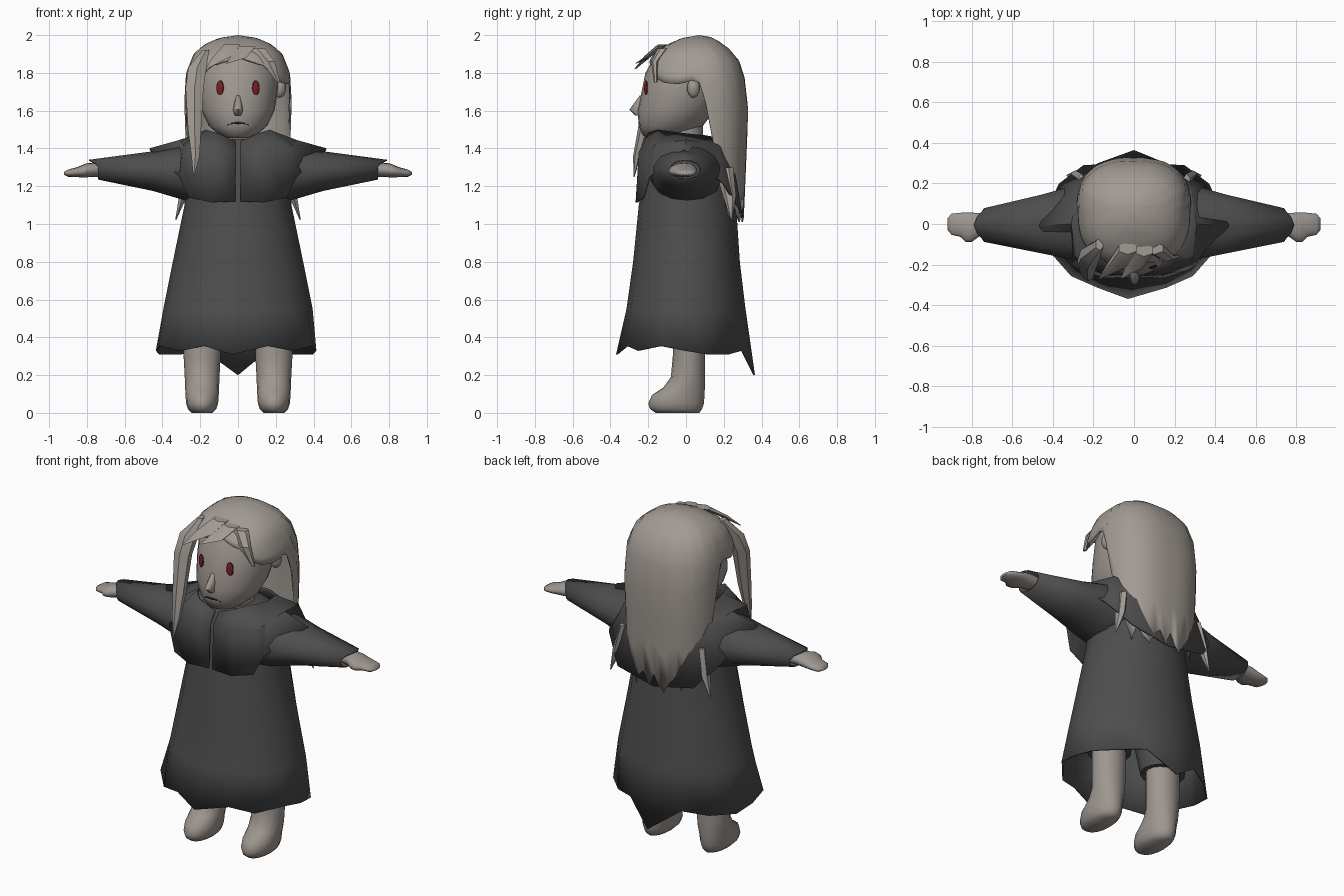
import bpy, bmesh, math
from math import sin, cos, pi, radians

if "Cube" in bpy.data.objects:
    bpy.data.objects.remove(bpy.data.objects["Cube"])


def material(name, rgb):
    m = bpy.data.materials.new(name)
    m.diffuse_color = (*rgb, 1)
    m.use_nodes = True
    m.node_tree.nodes["Principled BSDF"].inputs["Base Color"].default_value = m.diffuse_color
    return m


SKIN = material("warm grey skin", (0.34, 0.305, 0.28))
HAIR = material("ash hair", (0.36, 0.325, 0.295))
CLOTH = material("charcoal cloth", (0.075, 0.075, 0.075))
RED = material("red iris", (0.22, 0.012, 0.015))
DARK = material("dark line", (0.03, 0.02, 0.02))


def finish(ob, angle):
    bpy.ops.object.select_all(action='DESELECT')
    bpy.context.view_layer.objects.active = ob
    ob.select_set(True)
    bpy.ops.object.shade_smooth_by_angle(angle=radians(angle))


def loft(name, rows, mat, closed=True, caps=(False, False), angle=40, thick=0):
    """Skin a list of equally long point rows."""
    bm = bmesh.new()
    vs = [[bm.verts.new(p) for p in r] for r in rows]
    n = len(vs[0])
    for a, b in zip(vs, vs[1:]):
        for i in range(n if closed else n - 1):
            j = (i + 1) % n
            bm.faces.new((a[i], a[j], b[j], b[i]))
    for use, r in zip(caps, (vs[0], vs[-1])):
        if use:
            bm.faces.new(r)
    bmesh.ops.remove_doubles(bm, verts=bm.verts, dist=0.0005)
    bmesh.ops.recalc_face_normals(bm, faces=bm.faces)
    me = bpy.data.meshes.new(name)
    bm.to_mesh(me)
    bm.free()
    me.materials.append(mat)
    ob = bpy.data.objects.new(name, me)
    bpy.context.collection.objects.link(ob)
    finish(ob, angle)
    if thick:
        s = ob.modifiers.new("thickness", 'SOLIDIFY')
        s.thickness = thick
    return ob


def hring(z, rx, y0, y1, cx=0, n=16):
    """Horizontal ellipse, starting at the front."""
    cy, ry = (y0 + y1) / 2, (y1 - y0) / 2
    return [(cx + rx * sin(2 * pi * i / n), cy - ry * cos(2 * pi * i / n), z) for i in range(n)]


def xring(x, y0, y1, z0, z1, s, n=14, tip=0):
    """Ellipse across the arm; tip pushes its upper part outward."""
    out = []
    for i in range(n):
        c, d = cos(2 * pi * i / n), sin(2 * pi * i / n)
        out.append((s * (x + tip * max(0, c) ** 3), (y0 + y1) / 2 + (y1 - y0) / 2 * d,
                    (z0 + z1) / 2 + (z1 - z0) / 2 * c))
    return out


def lerp(x, table):
    """Piecewise linear lookup in (x, value) pairs."""
    if x <= table[0][0]:
        return table[0][1]
    for (a, u), (b, v) in zip(table, table[1:]):
        if x <= b:
            return u + (v - u) * (x - a) / (b - a)
    return table[-1][1]


def blob(name, loc, scale, mat, rz=0):
    bpy.ops.mesh.primitive_uv_sphere_add(segments=16, ring_count=8, location=loc, rotation=(0, 0, rz))
    ob = bpy.context.object
    ob.name, ob.scale = name, scale
    ob.data.materials.append(mat)
    finish(ob, 60)


# Robe with a flared, uneven hem
robe = [hring(*r) for r in [(1.45, .15, -.15, .12), (1.39, .25, -.18, .2), (1.25, .275, -.22, .24),
                            (1.1, .283, -.25, .265), (.8, .345, -.28, .285), (.55, .395, -.315, .315)]]
hem = hring(.33, .425, -.34, .325)
robe.append([(x * (1.04 if i % 2 else 1) - .01, y * (1.06 if i in (0, 2, 14) else 1.0),
              z + (.025 if i in (1, 3, 13, 15) else -.02 if i in (5, 6, 10, 11) else 0))
             for i, (x, y, z) in enumerate(hem)])
robe[-1][8] = (0, .365, .2)
robe[-1][0] = (-.03, -.37, .31)
loft("robe", robe, CLOTH, caps=(True, False), thick=.008)

for s, side in ((1, "right"), (-1, "left")):
    # Sleeves, hands, legs and under-shorts
    loft(side + "_sleeve", [xring(.12, -.19, .2, 1.08, 1.45, s), xring(.28, -.185, .2, 1.125, 1.42, s),
                            xring(.45, -.15, .15, 1.175, 1.385, s),
                            xring(.74, -.09, .08, 1.235, 1.34, s, tip=.05)], CLOTH, thick=.006)
    hand = [(.68, -.05, .05, 1.25, 1.32), (.76, -.06, .055, 1.25, 1.325), (.8, -.09, .058, 1.247, 1.322),
            (.83, -.092, .058, 1.247, 1.31), (.855, -.065, .057, 1.248, 1.3),
            (.9, -.055, .052, 1.25, 1.288), (.92, -.03, .03, 1.26, 1.275)]
    loft(side + "_hand", [xring(*r, s) for r in hand], SKIN, caps=(True, True), angle=60)
    leg = [(.6, .1, -.07, .1), (.3, .098, -.07, .1), (.19, .092, -.08, .1), (.135, .09, -.12, .1),
           (.095, .088, -.18, .098), (.05, .085, -.2, .095), (.02, .075, -.19, .085), (0, .055, -.16, .07)]
    loft(side + "_leg", [hring(*r, cx=s * .19) for r in leg], SKIN, caps=(True, True), angle=70)
    loft(side + "_shorts", [hring(.8, .16, -.15, .15, s * .15), hring(.42, .125, -.1, .13, s * .19)],
         CLOTH, caps=(True, True))
    # Eyes: iris, rim and pupil; ears; mouth halves
    blob(side + "_eye_rim", (s * .095, -.211, 1.72), (.021, .006, .041), DARK, s * .3)
    blob(side + "_iris", (s * .095, -.214, 1.72), (.017, .007, .036), RED, s * .3)
    blob(side + "_ear", (s * .222, .04, 1.72), (.032, .034, .052), SKIN)
    loft(side + "_mouth", [[(0, -.252, 1.54), (0, -.252, 1.53)],
                           [(s * .03, -.249, 1.538), (s * .03, -.249, 1.53)],
                           [(s * .055, -.239, 1.526), (s * .055, -.239, 1.522)]], DARK, closed=False, thick=.004)

# Capelet: columns of collar, shoulder and edge points, mirrored; open at the front
cape = [[(.012, -.2, 1.44), (.01, -.25, 1.38), (.014, -.262, 1.12)],
        [(.12, -.2, 1.485), (.14, -.25, 1.38), (.14, -.267, 1.115)],
        [(.17, -.15, 1.5), (.25, -.2, 1.39), (.26, -.23, 1.14)],
        [(.19, -.08, 1.49), (.29, -.16, 1.42), (.31, -.2, 1.25)],
        [(.2, 0, 1.48), (.31, 0, 1.445), (.47, -.01, 1.4)],
        [(.18, .1, 1.47), (.28, .17, 1.42), (.37, .2, 1.22)],
        [(.1, .16, 1.46), (.18, .25, 1.35), (.25, .29, 1.08)],
        [(0, .18, 1.45), (0, .27, 1.35), (0, .305, 1.03)]]
cape += [[(-x, y, z) for x, y, z in c] for c in cape[-2::-1]]
loft("capelet", cape, CLOTH, closed=False, angle=30, thick=.012)

# Neck, head and nose
loft("neck", [hring(1.38, .1, -.12, .09), hring(1.52, .1, -.14, .09)], SKIN)
head = [(1.455, .045, -.19, -.06), (1.468, .095, -.228, .0), (1.52, .155, -.25, .09), (1.6, .193, -.257, .15),
        (1.7, .21, -.235, .2), (1.8, .213, -.215, .22), (1.9, .17, -.16, .22)]
loft("head", [hring(*r, n=24) for r in head], SKIN, caps=(True, True), angle=60)
loft("nose", [hring(1.68, .012, -.245, -.2, n=8), hring(1.605, .026, -.3, -.23, n=8),
              hring(1.575, .018, -.268, -.23, n=8)], SKIN, caps=(True, True), angle=60)

# Hair shell: short over the face, long behind the ears, with jagged ends
RX = [(1, .24), (1.3, .28), (1.65, .285), (1.8, .275), (1.9, .235), (1.95, .18), (1.985, .1), (2, 0)]
RF = [(1.75, .29), (1.85, .275), (1.9, .24), (1.95, .17), (1.985, .09), (2, 0)]
RB = [(1, .235), (1.6, .26), (1.82, .235), (1.9, .19), (1.96, .12), (1.99, .06), (2, 0)]
EDGE = [(0, 1.885), (30, 1.84), (48, 1.75), (70, 1.74), (88, 1.77), (96, 1.68), (108, 1.4), (126, 1.06), (180, 1.06)]
N = 48
cols = [-180 + 360 * i / N for i in range(N)]
rows = []
for t in (0, .05, .1, .18, .28, .4, .55, .7, .85, 1):
    row = []
    for i, a in enumerate(cols):
        e = lerp(abs(a), EDGE)
        if abs(a) > 120:
            e += (.05, -.01, -.05, .02, .045, -.03)[i % 6]
        f = t ** (1.0 if e > 1.6 else 1.5)
        z = 2 - (2 - e) * f
        c, d = cos(radians(a)), sin(radians(a))
        sq = (abs(c) ** 2.5 + abs(d) ** 2.5) ** (-1 / 2.5)
        row.append((lerp(z, RX) * d * sq, .07 - lerp(z, RF if c > 0 else RB) * c * sq, z))
    rows.append(row)
loft("hair", rows, HAIR, angle=40, thick=.008)


def lock(name, pts, n=6):
    """Tapered strand through (x, y, z, half width, half depth)."""
    loft(name, [hring(z, w, y - d, y + d, x, n) for x, y, z, w, d in pts], HAIR, caps=(True, True), angle=35)


lock("side_lock", [(-.17, -.1, 1.92, .02, .03), (-.215, -.15, 1.83, .055, .045), (-.23, -.19, 1.72, .055, .035),
                   (-.23, -.225, 1.5, .04, .03), (-.225, -.26, 1.36, .025, .02), (-.235, -.275, 1.25, .003, .003)])
lock("fringe_left", [(-.03, -.12, 1.95, .05, .03), (-.08, -.2, 1.89, .055, .02), (-.17, -.27, 1.82, .004, .004)])
lock("fringe_middle", [(.05, -.13, 1.94, .05, .03), (0, -.21, 1.88, .05, .015), (-.06, -.265, 1.85, .004, .004)])
lock("fringe_right", [(.1, -.12, 1.93, .05, .03), (.16, -.165, 1.86, .04, .02), (.215, -.16, 1.75, .01, .01)])
for s in (1, -1):
    lock("loose_end", [(s * .26, .2, 1.3, .02, .05), (s * .29, .23, 1.15, .025, .035), (s * .33, .24, 1.02, .003, .003)])
